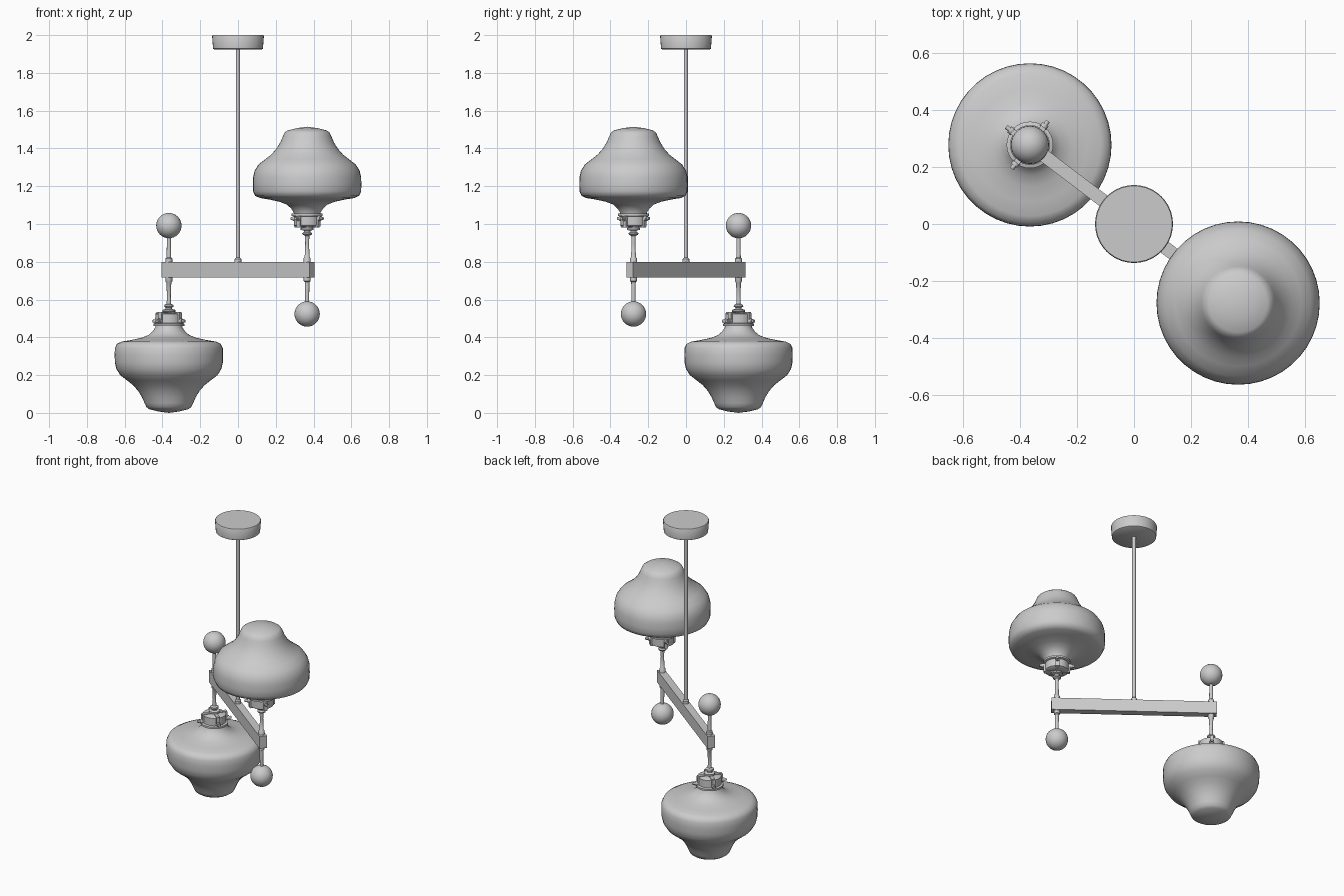
import bpy, bmesh, math
from mathutils import Vector, Matrix

if "Cube" in bpy.data.objects:
    bpy.data.objects.remove(bpy.data.objects["Cube"])

MID = 0.7575                      # height of the bar's centre line
ARM = Vector((0.366, -0.278, 0))  # bar centre to lamp axis
ANGLE = math.atan2(ARM.y, ARM.x)

grey = bpy.data.materials.new("satin grey")
grey.diffuse_color = (0.6, 0.6, 0.6, 1)
grey.use_nodes = True
grey.node_tree.nodes["Principled BSDF"].inputs["Base Color"].default_value = grey.diffuse_color


def finish(name, bm, smooth=True):
    bmesh.ops.recalc_face_normals(bm, faces=bm.faces)
    me = bpy.data.meshes.new(name)
    bm.to_mesh(me)
    bm.free()
    me.materials.append(grey)
    ob = bpy.data.objects.new(name, me)
    bpy.context.collection.objects.link(ob)
    if smooth:
        bpy.ops.object.select_all(action='DESELECT')
        ob.select_set(True)
        bpy.context.view_layer.objects.active = ob
        bpy.ops.object.shade_smooth_by_angle(angle=math.radians(40))
    return ob


def lathe(name, profile, centre, flip=1, steps=24):
    """Spin (radius, height) points about a vertical axis."""
    bm = bmesh.new()
    verts = [bm.verts.new((r, 0, h * flip)) for r, h in profile]
    edges = [bm.edges.new(p) for p in zip(verts, verts[1:])]
    bmesh.ops.spin(bm, geom=verts + edges, axis=(0, 0, 1), cent=(0, 0, 0),
                   angle=math.tau, steps=steps, use_duplicate=False)
    bmesh.ops.remove_doubles(bm, verts=bm.verts, dist=1e-5)
    bmesh.ops.translate(bm, verts=bm.verts, vec=centre)
    return finish(name, bm)


def add_box(bm, size, matrix):
    bmesh.ops.create_cube(bm, size=1, matrix=matrix @ Matrix.Diagonal((*size, 1)))


# Ceiling canopy and drop rod
lathe("canopy", [(0, 1.925), (0.128, 1.925), (0.132, 1.928), (0.137, 1.995),
                 (0.134, 2.0), (0, 2.0)], (0, 0, 0), steps=40)
lathe("drop_rod", [(0, 0.79), (0.018, 0.79), (0.018, 0.815), (0.011, 0.822),
                   (0.011, 1.93), (0, 1.93)], (0, 0, 0), steps=16)

# Diagonal cross bar
bm = bmesh.new()
add_box(bm, (0.984, 0.046, 0.08),
        Matrix.Translation((0, 0, MID)) @ Matrix.Rotation(ANGLE, 4, 'Z'))
finish("cross_bar", bm, smooth=False)

# Heights below are measured from the bar centre towards the shade
SHADE = [(0.055, 0.25), (0.068, 0.29), (0.072, 0.305), (0.085, 0.325),
         (0.107, 0.345), (0.145, 0.36), (0.20, 0.372), (0.25, 0.38),
         (0.275, 0.392), (0.286, 0.415), (0.287, 0.45), (0.286, 0.49),
         (0.278, 0.525), (0.257, 0.558), (0.222, 0.585), (0.19, 0.61),
         (0.162, 0.642), (0.142, 0.675), (0.129, 0.705), (0.119, 0.727),
         (0.103, 0.738), (0.055, 0.75), (0, 0.7575)]
STEM = [(0, 0.03), (0.018, 0.03), (0.018, 0.062), (0.013, 0.068),
        (0.010, 0.14), (0.012, 0.18), (0.024, 0.186), (0.026, 0.194),
        (0.017, 0.2), (0.017, 0.207), (0.034, 0.212), (0.034, 0.222),
        (0.02, 0.23), (0, 0.23)]
HOLDER = [(0, 0.228), (0.06, 0.228), (0.07, 0.234), (0.07, 0.282),
          (0.082, 0.286), (0.082, 0.298), (0.074, 0.298), (0.066, 0.286),
          (0.062, 0.24), (0, 0.24)]
LOWER_ROD = [(0, -0.03), (0.018, -0.03), (0.018, -0.06), (0.012, -0.065),
             (0.010, -0.2), (0, -0.2)]

for label, flip in (("upper", 1), ("lower", -1)):
    c = ARM * flip + Vector((0, 0, MID))
    lathe(label + "_shade", SHADE, c, flip, 44)
    lathe(label + "_stem", STEM, c, flip, 16)
    lathe(label + "_holder", HOLDER, c, flip, 32)
    lathe(label + "_counter_rod", LOWER_ROD, c, flip, 16)

    # Counterweight ball
    bm = bmesh.new()
    bmesh.ops.create_uvsphere(bm, u_segments=28, v_segments=16, radius=0.067,
                              matrix=Matrix.Translation(c - Vector((0, 0, 0.234 * flip))))
    finish(label + "_ball", bm)

    # Four clamps with thumb screws around the holder
    bm = bmesh.new()
    for k in range(4):
        turn = Matrix.Translation(c) @ Matrix.Rotation(ANGLE + k * math.pi / 2, 4, 'Z')
        add_box(bm, (0.05, 0.022, 0.012), turn @ Matrix.Translation((0.05, 0, 0.23 * flip)))
        add_box(bm, (0.012, 0.022, 0.05), turn @ Matrix.Translation((0.073, 0, 0.254 * flip)))
        for r, length, x in ((0.013, 0.016, 0.083), (0.008, 0.03, 0.09)):
            bmesh.ops.create_cone(
                bm, cap_ends=True, segments=12, radius1=r, radius2=r, depth=length,
                matrix=turn @ Matrix.Translation((x, 0, 0.272 * flip))
                @ Matrix.Rotation(math.pi / 2, 4, 'Y'))
    finish(label + "_clamps", bm)
